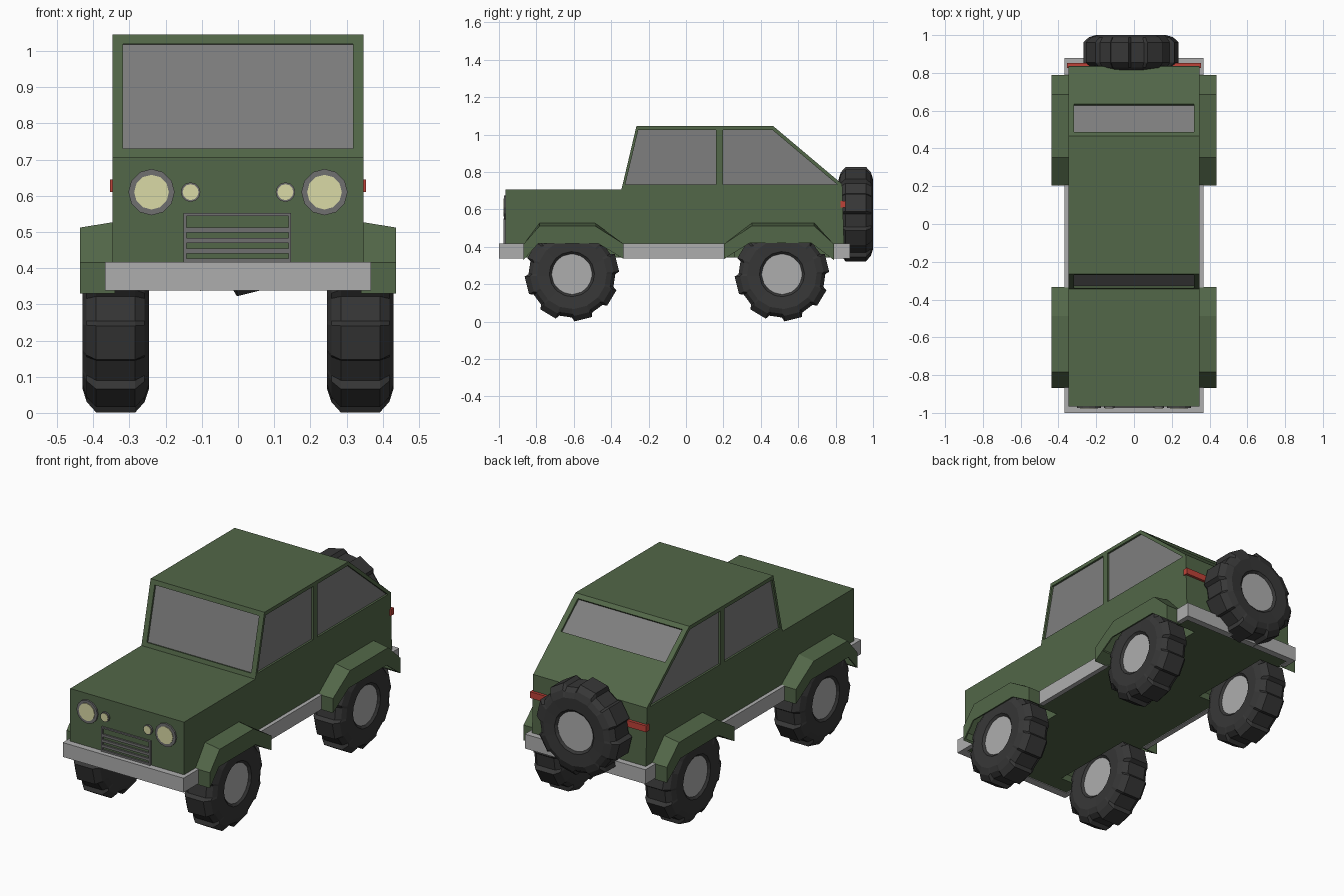
import bpy, bmesh, math
from mathutils import Matrix, Vector

if "Cube" in bpy.data.objects:
    bpy.data.objects.remove(bpy.data.objects["Cube"])


def mat(name, r, g, b):
    m = bpy.data.materials.new(name)
    m.diffuse_color = (r, g, b, 1)
    m.use_nodes = True
    m.node_tree.nodes["Principled BSDF"].inputs["Base Color"].default_value = m.diffuse_color
    return m


GREEN = mat("army_green", 0.085, 0.135, 0.065)
GREY = mat("light_grey", 0.42, 0.42, 0.42)
GLASS = mat("window_grey", 0.21, 0.21, 0.21)
TRIM = mat("trim_grey", 0.16, 0.16, 0.16)
TYRE = mat("tyre_black", 0.038, 0.038, 0.038)
LAMP = mat("lamp_cream", 0.70, 0.70, 0.38)
RED = mat("tail_red", 0.52, 0.055, 0.04)


def finish(name, bm, material):
    bmesh.ops.recalc_face_normals(bm, faces=bm.faces)
    me = bpy.data.meshes.new(name)
    bm.to_mesh(me)
    bm.free()
    me.materials.append(material)
    ob = bpy.data.objects.new(name, me)
    bpy.context.collection.objects.link(ob)
    return ob


def prism(name, pts, x0, x1, material):
    """Side profile of (y, z) points extruded along x."""
    bm = bmesh.new()
    a = [bm.verts.new((x0, y, z)) for y, z in pts]
    b = [bm.verts.new((x1, y, z)) for y, z in pts]
    bm.faces.new(a)
    bm.faces.new(b[::-1])
    for i in range(len(pts)):
        j = (i + 1) % len(pts)
        bm.faces.new((a[i], b[i], b[j], a[j]))
    return finish(name, bm, material)


def box(name, x0, x1, y0, y1, z0, z1, material):
    return prism(name, [(y0, z0), (y1, z0), (y1, z1), (y0, z1)], x0, x1, material)


def cut(ob, cutters):
    for c in cutters:
        m = ob.modifiers.new("cut", 'BOOLEAN')
        m.operation = 'DIFFERENCE'
        m.solver = 'EXACT'
        m.object = c
    bpy.context.view_layer.update()
    dg = bpy.context.evaluated_depsgraph_get()
    me = bpy.data.meshes.new_from_object(ob.evaluated_get(dg))
    ob.modifiers.clear()
    ob.data = me


# Body shell
body = prism("body", [(-0.965, 0.342), (-0.965, 0.707), (-0.345, 0.707), (-0.265, 1.045),
                      (0.467, 1.045), (0.835, 0.735), (0.847, 0.342)], -0.347, 0.347, GREEN)

# Windows: recess cutters and glass plates
cutters = []


def end_window(name, p, q, normal):
    p, q, n = Vector(p), Vector(q), Vector(normal).normalized()
    strip = lambda a, b: [p + n * a, q + n * a, q + n * b, p + n * b]
    cutters.append(prism("cutter", strip(0.05, -0.012), -0.318, 0.318, GREEN))
    prism(name, strip(-0.011, -0.018), -0.318, 0.318, GLASS)


end_window("windshield", (-0.3396, 0.73), (-0.271, 1.02), (-0.338, 0.08))
end_window("rear_window", (0.487, 1.028), (0.635, 0.9035), (0.31, 0.368))
SIDE_WINDOWS = {"front_side_window": [(-0.325, 0.732), (-0.255, 1.025), (0.16, 1.025), (0.16, 0.732)],
                "rear_side_window": [(0.197, 0.732), (0.197, 1.025), (0.462, 1.025), (0.81, 0.732)]}
for s in (-1, 1):
    for name, pts in SIDE_WINDOWS.items():
        cutters.append(prism("cutter", pts, s * 0.335, s * 0.4, GREEN))
        prism(name, pts, s * 0.329, s * 0.336, GLASS)

# Wheel wells
FRONT_Y, REAR_Y, AXLE_Z = -0.61, 0.513, 0.254
wells = {}
for s in (-1, 1):
    for y in (FRONT_Y, REAR_Y):
        pts = [(y - 0.25, 0.2), (y - 0.25, 0.38), (y - 0.14, 0.5),
               (y + 0.14, 0.5), (y + 0.25, 0.38), (y + 0.25, 0.2)]
        wells[s, y] = prism("cutter", pts, s * 0.225, s * 0.43, GREEN)
cut(body, cutters + list(wells.values()))

# Fenders, top sloping down to the outside
FENDERS = {
    FRONT_Y: [(-0.868, 0.33), (-0.868, 0.415), (-0.783, 0.528), (-0.487, 0.528), (-0.333, 0.415),
              (-0.333, 0.335), (-0.47, 0.418), (-0.79, 0.418)],
    REAR_Y: [(0.203, 0.335), (0.203, 0.415), (0.352, 0.528), (0.685, 0.528), (0.79, 0.415),
             (0.79, 0.33), (0.67, 0.42), (0.34, 0.42)]}
for s in (-1, 1):
    for y, pts in FENDERS.items():
        f = prism("fender", pts, s * 0.34, s * 0.437, GREEN)
        for v in f.data.vertices:
            if abs(v.co.x) > 0.4 and v.co.z > 0.5:
                v.co.z -= 0.016
        cut(f, [wells[s, y]])
for c in cutters + list(wells.values()):
    bpy.data.objects.remove(c)

# Bumpers and side sills
Z0, Z1 = 0.338, 0.417
box("front_bumper", -0.368, 0.368, -1.0, -0.955, Z0, Z1, GREY)
box("rear_bumper", -0.368, 0.368, 0.84, 0.878, Z0, Z1, GREY)
for s in (-1, 1):
    for y0, y1 in ((-0.96, -0.86), (-0.34, 0.21), (0.78, 0.845)):
        box("side_sill", s * 0.34, s * 0.368, y0, y1, Z0, Z1, GREY)

# Tail light strip
box("tail_light", -0.354, 0.354, 0.825, 0.853, 0.61, 0.645, RED)


# Wheels: lathed tyre with eight raised lugs, plus rim disc
def wheel(name, loc, turn=0.0):
    place = Matrix.Translation(loc) @ Matrix.Rotation(turn, 4, 'Z')
    # axial position, radius, extra radius on the lugs
    prof = [(-0.07, 0.10, 0), (-0.088, 0.12, 0), (-0.092, 0.185, 0.002), (-0.08, 0.212, 0.012),
            (-0.054, 0.232, 0.021)]
    prof += [(-a, r, e) for a, r, e in prof[::-1]]
    bm = bmesh.new()
    rings = []
    for k in range(8):
        for off, up in ((-14, 0), (-11, 1), (11, 1), (14, 0)):
            t = math.radians(45 * k + off + 14)
            rings.append([bm.verts.new(place @ Vector((a, (r + e * up) * math.sin(t),
                                                       -(r + e * up) * math.cos(t))))
                          for a, r, e in prof])
    n = len(prof)
    for i, a in enumerate(rings):
        b = rings[(i + 1) % len(rings)]
        for j in range(n):
            k = (j + 1) % n
            bm.faces.new((a[j], a[k], b[k], b[j]))
    finish(name + "_tyre", bm, TYRE)
    bm = bmesh.new()
    bmesh.ops.create_cone(bm, cap_ends=True, segments=12, radius1=0.11, radius2=0.11, depth=0.155,
                          matrix=place @ Matrix.Rotation(math.pi / 2, 4, 'Y'))
    finish(name + "_rim", bm, GREY)


for x in (-0.338, 0.338):
    wheel("front_wheel", (x, FRONT_Y, AXLE_Z))
    wheel("rear_wheel", (x, REAR_Y, AXLE_Z))
wheel("spare_wheel", (-0.016, 0.908, 0.575), -math.pi / 2)


# Headlights and small lamps
def disc(name, x, z, r, y0, y1, material):
    bm = bmesh.new()
    bmesh.ops.create_cone(bm, cap_ends=True, segments=12, radius1=r, radius2=r, depth=y1 - y0,
                          matrix=Matrix.Translation((x, (y0 + y1) / 2, z)) @ Matrix.Rotation(math.pi / 2, 4, 'X'))
    finish(name, bm, material)


for s in (-1, 1):
    for x, r, rl in ((0.239, 0.064, 0.048), (0.131, 0.027, 0.022)):
        disc("lamp_ring", s * x, 0.61, r, -0.974, -0.96, TRIM)
        disc("lamp_lens", s * x, 0.61, rl, -0.977, -0.97, LAMP)

# Grille: frame and slats
for x in (-0.147, 0.143):
    box("grille_side", x - 0.004, x + 0.004, -0.976, -0.96, 0.41, 0.552, TRIM)
for z, h in ((0.548, 0.004), (0.506, 0.007), (0.476, 0.007), (0.447, 0.007), (0.421, 0.006)):
    box("grille_slat", -0.147, 0.143, -0.974, -0.96, z - h, z + h, TRIM)
